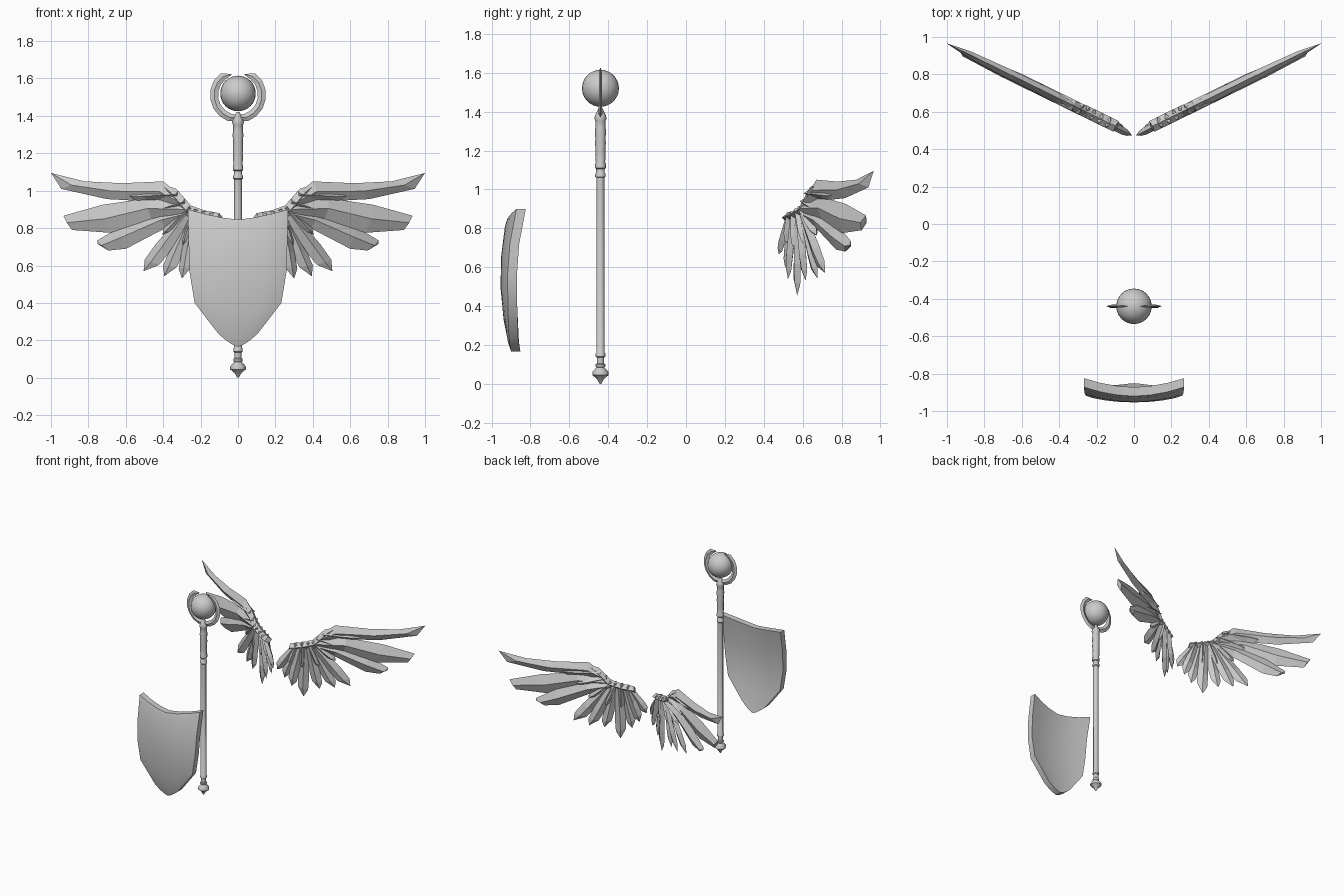
import bpy, bmesh, math
from mathutils import Vector

if "Cube" in bpy.data.objects:
    bpy.data.objects.remove(bpy.data.objects["Cube"])

STAFF_Y = -0.44


def make_object(name, bm, smooth=None):
    bmesh.ops.recalc_face_normals(bm, faces=bm.faces)
    mesh = bpy.data.meshes.new(name)
    bm.to_mesh(mesh)
    bm.free()
    ob = bpy.data.objects.new(name, mesh)
    bpy.context.collection.objects.link(ob)
    if smooth:
        bpy.ops.object.select_all(action='DESELECT')
        ob.select_set(True)
        bpy.context.view_layer.objects.active = ob
        bpy.ops.object.shade_smooth_by_angle(angle=math.radians(smooth))
    return ob


def skin(bm, rings):
    """Join closed rings of points with quads and cap both ends."""
    vs = [[bm.verts.new(p) for p in r] for r in rings]
    n = len(vs[0])
    for a, b in zip(vs, vs[1:]):
        for i in range(n):
            bm.faces.new((a[i], a[(i + 1) % n], b[(i + 1) % n], b[i]))
    bm.faces.new(vs[0])
    bm.faces.new(vs[-1])


# Staff: turned shaft with pommel, collars and wrapped grip
profile = [(.004, 0), (.018, .025), (.042, .045), (.042, .06), (.02, .085),
           (.025, .09), (.025, .1), (.019, .105), (.019, .135), (.025, .14),
           (.025, .155), (.021, .16), (.021, 1.06), (.027, 1.065), (.027, 1.08),
           (.022, 1.085), (.022, 1.105), (.028, 1.11), (.028, 1.13), (.024, 1.14),
           (.027, 1.18), (.025, 1.2), (.028, 1.24), (.026, 1.26), (.029, 1.3),
           (.026, 1.32), (.026, 1.35), (.032, 1.365), (.028, 1.38), (.008, 1.42)]
bm = bmesh.new()
skin(bm, [[(r * math.cos(math.tau * i / 8), STAFF_Y + r * math.sin(math.tau * i / 8), z)
           for i in range(8)] for r, z in profile])
make_object("staff_shaft", bm, 46)

# Orb
bm = bmesh.new()
bmesh.ops.create_uvsphere(bm, u_segments=24, v_segments=16, radius=0.095)
bmesh.ops.translate(bm, verts=bm.verts, vec=(0, STAFF_Y, 1.52))
make_object("orb", bm, 40)

# Open crescent around the orb: flat blade with a centre ridge
bm = bmesh.new()
rings = []
N = 16
for i in range(N + 1):
    a = math.radians(-90 + (i - N / 2) / (N / 2) * 162)
    k = abs(i - N / 2) / (N / 2)
    ri, ro = 0.107, 0.15 - 0.02 * max(0, k - 0.85) / 0.15
    if k == 0:
        ro = 0.138
    t = 0.010 * (1 - 0.4 * k)
    if k == 1:
        ri, ro, t = 0.113, 0.118, 0.001
    rm = (ri + ro) / 2
    rings.append([(r * math.cos(a), STAFF_Y + dy, 1.512 + r * math.sin(a))
                  for r, dy in ((ri, 0), (rm, -t), (ro, 0), (rm, t))])
skin(bm, rings)
make_object("orb_crescent", bm)


# Shield: curved panel, sloped rim, hollow back
def bulge(x, z):
    return -0.955 + 0.5 * x * x + 0.35 * (z - 0.55) ** 2


def shield_grid(edges, centres, dy):
    rows = []
    for (ex, ez), cz in zip(edges, centres):
        row = []
        for f in (-1, -.67, -.33, 0, .33, .67, 1):
            x, z = ex * f, cz + (ez - cz) * abs(f) ** 1.4
            row.append((x, bulge(x, z) + dy, z))
        rows.append(row)
    return rows


outer = ([(.268, .9), (.264, .72), (.258, .56), (.232, .4), (.105, .235)],
         [.845, .66, .49, .32, .165])
inner = ([(.238, .855), (.232, .71), (.222, .56), (.196, .395), (.09, .27)],
         [.81, .65, .49, .33, .21])
bm = bmesh.new()


def add_grid(rows):
    vs = [[bm.verts.new(p) for p in r] for r in rows]
    for a, b in zip(vs, vs[1:]):
        for i in range(6):
            bm.faces.new((a[i], a[i + 1], b[i + 1], b[i]))
    return vs


def border(vs):
    return (vs[0] + [r[-1] for r in vs[1:-1]] + vs[-1][::-1]
            + [r[0] for r in vs[-2:0:-1]])


loop_in = border(add_grid(shield_grid(*inner, 0)))
loop_back = border(add_grid(shield_grid(*outer, 0.052)))
loop_out = [bm.verts.new(p) for p in border(shield_grid(*outer, 0.004))]
for a, b in ((loop_in, loop_out), (loop_out, loop_back)):
    n = len(a)
    for i in range(n):
        bm.faces.new((a[i], a[(i + 1) % n], b[(i + 1) % n], b[i]))
make_object("shield", bm, 30)


# Wings: ridged feathers laid out in one slanted plane, then mirrored
NORMAL = Vector((0.44, -0.898, 0))


def wing_point(p, off):
    return Vector((p[0], 0.475 + 0.49 * p[0], p[1])) + NORMAL * off


def feather(bm, upper, lower, tip, t=0.022, off=0.0):
    rings = []
    for i, (u, l) in enumerate(zip(upper, lower)):
        m = ((u[0] + l[0]) / 2, (u[1] + l[1]) / 2)
        h = t * (0.7 if i == len(upper) - 1 else 1)
        rings.append([wing_point(u, off), wing_point(m, off + h),
                      wing_point(l, off), wing_point(m, off - h)])
    rings.append([wing_point(tip, off + d) for d in (0, .0005, 0, -.0005)])
    skin(bm, rings)


def simple_feather(bm, base, tip, w, t=0.018, off=0.0):
    b, e = Vector(base), Vector(tip)
    d = e - b
    p = Vector((-d.y, d.x)).normalized() * w / 2
    up = [b + p * .6, b + d * .6 + p, b + d * .86 + p * .95]
    lo = [b - p * .6, b + d * .6 - p, b + d * .8 - p * .9]
    feather(bm, up, lo, e + p * .2, t, off)


bm = bmesh.new()
# long flight feathers
feather(bm, [(.29, .96), (.40, 1.05), (.62, 1.04), (.82, 1.05)],
        [(.28, .90), (.42, .94), (.70, .955), (.945, 1.01)], (1.0, 1.095), .026)
feather(bm, [(.27, .93), (.48, .96), (.72, .925), (.925, .868)],
        [(.27, .87), (.46, .85), (.68, .775), (.885, .79)], (.93, .865), .026, .006)
feather(bm, [(.26, .91), (.42, .885), (.62, .815), (.752, .735)],
        [(.25, .85), (.39, .80), (.60, .69), (.695, .68)], (.752, .715), .026, -.004)
# shorter fanned feathers
for i, (base, tip, w) in enumerate([
        ((.27, .87), (.495, .565), .085), ((.25, .86), (.39, .54), .075),
        ((.23, .86), (.29, .53), .07), ((.20, .86), (.18, .455), .075),
        ((.17, .86), (.105, .54), .065), ((.14, .86), (.055, .60), .06),
        ((.12, .85), (.01, .67), .06)]):
    simple_feather(bm, base, tip, w, .02, .006 * (-1) ** i)
# covert feathers over the roots
for base, tip, w in [((.32, .98), (.60, .965), .06), ((.28, .94), (.50, .87), .06),
                     ((.25, .91), (.40, .76), .055), ((.22, .9), (.29, .70), .055),
                     ((.18, .89), (.18, .68), .05), ((.14, .88), (.09, .71), .05)]:
    simple_feather(bm, base, tip, w, .030)
# leading arm
feather(bm, [(.10, .88), (.18, .895), (.25, .92), (.33, 1.01)],
        [(.09, .83), (.17, .84), (.28, .87), (.37, .97)], (.42, 1.04), .032)
wing = make_object("wings", bm)
wing.modifiers.new("mirror", 'MIRROR').use_mirror_merge = False
